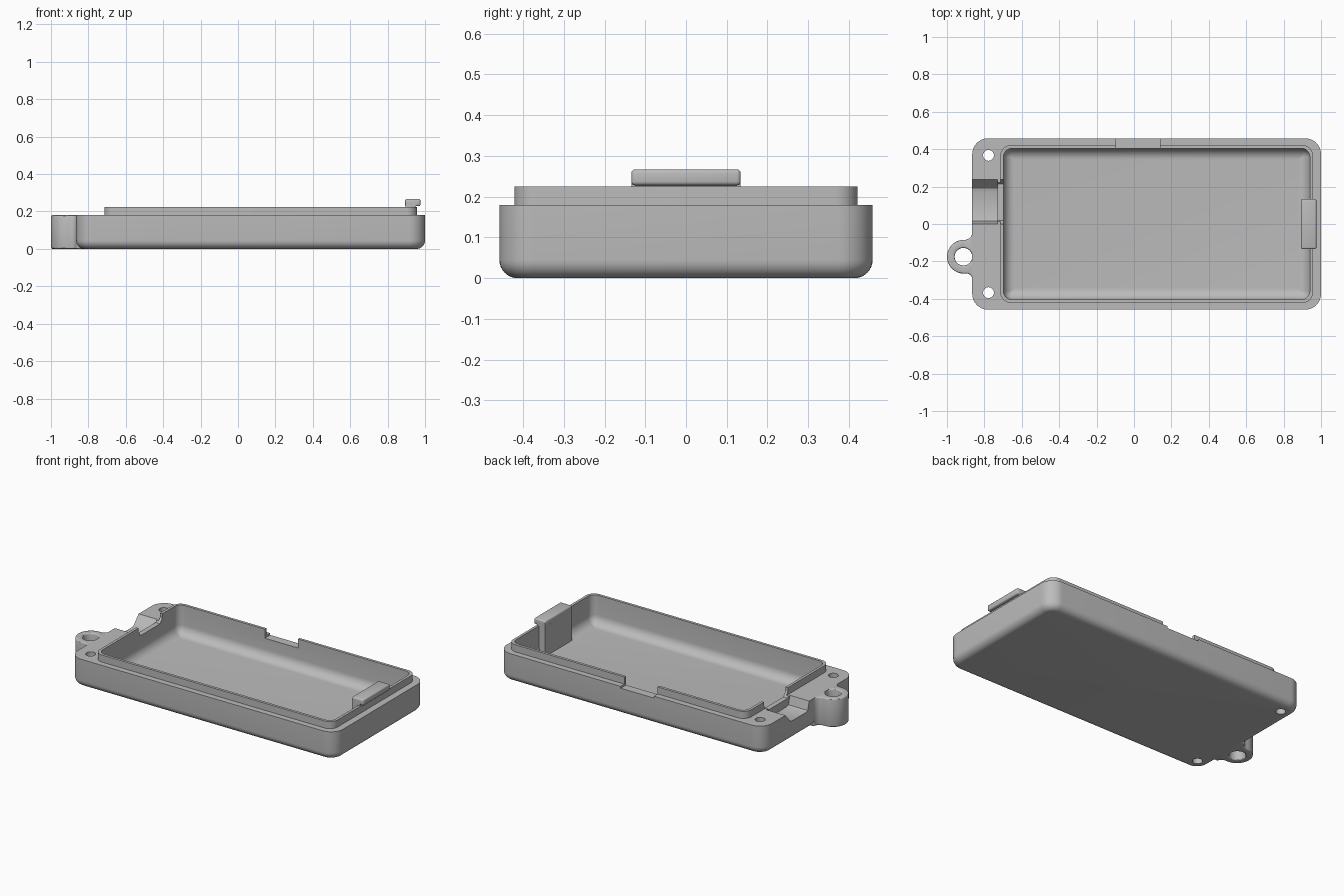
import bpy, bmesh, math

if "Cube" in bpy.data.objects:
    bpy.data.objects.remove(bpy.data.objects["Cube"])

grey = bpy.data.materials.new("plain grey")
grey.use_nodes = True
grey.diffuse_color = (0.5, 0.5, 0.5, 1)
grey.node_tree.nodes["Principled BSDF"].inputs["Base Color"].default_value = (0.5, 0.5, 0.5, 1)


def finish(bm, name):
    bmesh.ops.recalc_face_normals(bm, faces=bm.faces)
    mesh = bpy.data.meshes.new(name)
    bm.to_mesh(mesh)
    bm.free()
    mesh.materials.append(grey)
    obj = bpy.data.objects.new(name, mesh)
    bpy.context.collection.objects.link(obj)
    return obj


def arc(cx, cy, r, a0, a1, n=10):
    angles = [math.radians(a0 + (a1 - a0) * i / n) for i in range(n + 1)]
    return [(cx + r * math.cos(a), cy + r * math.sin(a)) for a in angles]


def rounded_rect(x0, x1, y0, y1, r):
    return (arc(x1 - r, y1 - r, r, 0, 90) + arc(x0 + r, y1 - r, r, 90, 180)
            + arc(x0 + r, y0 + r, r, 180, 270) + arc(x1 - r, y0 + r, r, 270, 360))


def loft(name, layers):
    """Skin a stack of (outline, z) layers and cap both ends."""
    bm = bmesh.new()
    rings = [[bm.verts.new((x, y, z)) for x, y in pts] for pts, z in layers]
    n = len(rings[0])
    for low, high in zip(rings, rings[1:]):
        for i in range(n):
            j = (i + 1) % n
            bm.faces.new((low[i], low[j], high[j], high[i]))
    bm.faces.new(rings[0][::-1])
    bm.faces.new(rings[-1])
    return finish(bm, name)


def tub(name, x0, x1, y, r, z0, z1, fillet=0):
    """Rounded block with a filleted bottom edge."""
    layers = []
    for k in range(9 if fillet else 1):
        a = math.radians(90 * k / 8)
        d = fillet * (1 - math.sin(a))
        layers.append((rounded_rect(x0 + d, x1 - d, d - y, y - d, max(r - d, 0.004)),
                       z0 + fillet * (1 - math.cos(a))))
    return loft(name, layers + [(rounded_rect(x0, x1, -y, y, r), z1)])


def box(name, x0, x1, y0, y1, z0, z1):
    rect = [(x0, y0), (x1, y0), (x1, y1), (x0, y1)]
    return loft(name, [(rect, z0), (rect, z1)])


def hole(x, y, r):
    pts = arc(x, y, r, 0, 360, 32)[:-1]
    return loft("hole_cutter", [(pts, -0.1), (pts, 0.4)])


def apply(obj, mod):
    bpy.context.view_layer.objects.active = obj
    bpy.ops.object.modifier_apply(modifier=mod.name)


def boolean(obj, other, operation):
    mod = obj.modifiers.new("boolean", "BOOLEAN")
    mod.operation, mod.solver, mod.object = operation, "EXACT", other
    apply(obj, mod)
    bpy.data.objects.remove(other)


def soften(obj, width):
    mod = obj.modifiers.new("bevel", "BEVEL")
    mod.width, mod.segments, mod.limit_method = width, 3, "ANGLE"
    mod.angle_limit = math.radians(50)
    apply(obj, mod)


# Outer tray and raised lip
tray = tub("tray", -0.865, 1.0, 0.458, 0.085, 0, 0.18, 0.045)
boolean(tray, tub("lip", -0.715, 0.957, 0.421, 0.055, 0.1, 0.225), "UNION")

# Key ring tab with blended root
tab_outline = (arc(-0.905, -0.045, 0.04, 0, -90, 6) + arc(-0.91, -0.175, 0.09, 90, 270, 24)
               + arc(-0.895, -0.295, 0.03, 90, 0, 6) + [(-0.8, -0.295), (-0.8, -0.045)])
tab = loft("ring_tab", [(tab_outline, 0), (tab_outline, 0.18)])
boolean(tab, hole(-0.912, -0.175, 0.047), "DIFFERENCE")
soften(tab, 0.01)
boolean(tray, tab, "UNION")

# Inner cavity
boolean(tray, tub("cavity", -0.698, 0.94, 0.404, 0.045, 0.04, 0.4, 0.06), "DIFFERENCE")

# Screw holes
for side in (-1, 1):
    boolean(tray, hole(-0.778, side * 0.367, 0.029), "DIFFERENCE")

# Notch in the back lip
boolean(tray, box("notch", -0.095, 0.138, 0.35, 0.5, 0.168, 0.4), "DIFFERENCE")

# Sloped cable trough in the end flange, and the dip in the lip beside it
trough = loft("trough", [([(-0.95, y0), (-0.73, y0), (-0.73, y1), (-0.95, y1)], z)
                         for y0, y1, z in ((0.03, 0.17, 0.12), (0.015, 0.19, 0.126),
                                           (0, 0.238, 0.18), (0, 0.238, 0.4))])
boolean(tray, trough, "DIFFERENCE")
dip = loft("dip", [([(-0.74, y0), (-0.66, y0), (-0.66, y1), (-0.74, y1)], z)
                   for y0, y1, z in ((0.02, 0.215, 0.17), (0, 0.238, 0.2), (0, 0.238, 0.4))])
boolean(tray, dip, "DIFFERENCE")

# Latch: upright post against the inner wall, with an overhanging head
post = box("latch_post", 0.895, 0.952, -0.134, 0.134, 0.035, 0.25)
head = box("latch_head", 0.893, 0.975, -0.134, 0.134, 0.228, 0.267)
soften(head, 0.009)

for obj in (tray, post, head):
    bpy.ops.object.select_all(action="DESELECT")
    obj.select_set(True)
    bpy.context.view_layer.objects.active = obj
    bpy.ops.object.shade_smooth_by_angle(angle=math.radians(30))
